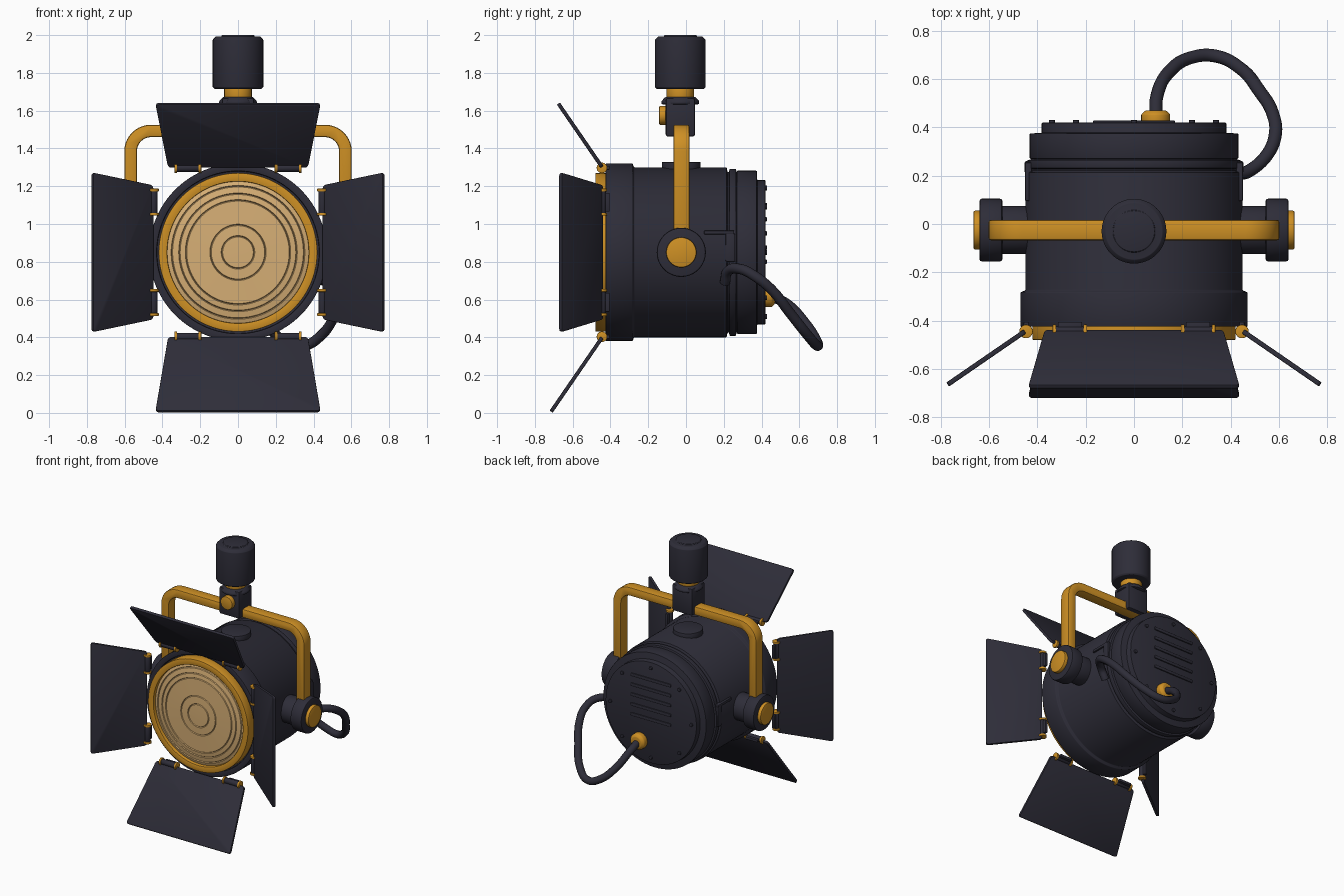
import bpy, bmesh, math
from mathutils import Vector, Matrix

if "Cube" in bpy.data.objects:
    bpy.data.objects.remove(bpy.data.objects["Cube"])


def material(name, rgb):
    m = bpy.data.materials.new(name)
    m.diffuse_color = (*rgb, 1)
    m.use_nodes = True
    m.node_tree.nodes["Principled BSDF"].inputs["Base Color"].default_value = m.diffuse_color
    return m


DARK = material("dark_slate", (0.027, 0.026, 0.040))
GOLD = material("golden_amber", (0.62, 0.28, 0.018))
LENS = material("warm_glass", (0.68, 0.43, 0.18))
CZ = 0.85      # height of the lamp axis
PY = -0.025    # y of the yoke plane


def finish(bm, name, mat, matrix=Matrix(), bevel=0.0):
    """Bevel the hard edges, smooth by angle and link the object."""
    bmesh.ops.remove_doubles(bm, verts=bm.verts, dist=1e-5)
    bmesh.ops.recalc_face_normals(bm, faces=bm.faces)
    if bevel:
        hard = [e for e in bm.edges if e.calc_face_angle(0) > math.radians(35)]
        bmesh.ops.bevel(bm, geom=hard, offset=bevel, segments=2, profile=0.5,
                        affect='EDGES', clamp_overlap=True)
    bm.transform(matrix)
    bm.normal_update()
    for f in bm.faces:
        f.smooth = True
    for e in bm.edges:
        e.smooth = e.calc_face_angle(0) < math.radians(35)
    me = bpy.data.meshes.new(name)
    bm.to_mesh(me)
    bm.free()
    me.materials.append(mat)
    ob = bpy.data.objects.new(name, me)
    bpy.context.collection.objects.link(ob)
    return ob


def lathe(name, profile, origin, axis, mat, n=64, bevel=0.004, closed=False):
    """Revolve (radius, height) points around an axis."""
    bm = bmesh.new()
    rings = []
    for r, h in profile:
        if r < 1e-6:
            rings.append([bm.verts.new((0, 0, h))] * n)
        else:
            rings.append([bm.verts.new((r * math.cos(2 * math.pi * i / n),
                                        r * math.sin(2 * math.pi * i / n), h)) for i in range(n)])
    pairs = list(zip(rings, rings[1:]))
    if closed:
        pairs.append((rings[-1], rings[0]))
    for a, b in pairs:
        for i in range(n):
            j = (i + 1) % n
            bm.faces.new(list(dict.fromkeys((a[i], a[j], b[j], b[i]))))
    mtx = Matrix.Translation(origin) @ Vector(axis).to_track_quat('Z', 'Y').to_matrix().to_4x4()
    return finish(bm, name, mat, mtx, bevel)


def disc(name, r, h0, h1, origin, axis, mat, n=48, bevel=0.004):
    return lathe(name, [(0, h0), (r, h0), (r, h1), (0, h1)], origin, axis, mat, n, bevel)


def prism(name, pts, depth, matrix, mat, bevel=0.004):
    """Extrude a flat outline in local xy, centred on local z."""
    bm = bmesh.new()
    f = bm.faces.new([bm.verts.new((x, y, -depth / 2)) for x, y in pts])
    ex = bmesh.ops.extrude_face_region(bm, geom=[f])['geom']
    bmesh.ops.translate(bm, vec=(0, 0, depth), verts=[v for v in ex if isinstance(v, bmesh.types.BMVert)])
    return finish(bm, name, mat, matrix, bevel)


def box(name, size, loc, mat, bevel=0.006):
    bm = bmesh.new()
    bmesh.ops.create_cube(bm, size=1)
    bm.transform(Matrix.Diagonal((*size, 1)))
    return finish(bm, name, mat, Matrix.Translation(loc), bevel)


def rounded(pts, radius, steps=5):
    """Round the corners of a closed outline."""
    out = []
    for i, p in enumerate(pts):
        p = Vector(p)
        a = p + (Vector(pts[i - 1]) - p).normalized() * radius
        b = p + (Vector(pts[(i + 1) % len(pts)]) - p).normalized() * radius
        for k in range(steps + 1):
            t = k / steps
            out.append(a * (1 - t) ** 2 + p * 2 * t * (1 - t) + b * t * t)
    return out


# Lamp housing, revolved around y
AX, Y = (0, 0, CZ), (0, 1, 0)
lathe("housing", [(0, -0.40), (0.43, -0.40), (0.43, -0.425), (0.47, -0.425), (0.47, -0.283),
                  (0.45, -0.275), (0.45, 0.215), (0.425, 0.22), (0.425, 0.228), (0.442, 0.23),
                  (0.442, 0.265), (0.425, 0.267), (0.425, 0.274), (0, 0.274)], AX, Y, DARK, 96)
lathe("rear_cap", [(0, 0.27), (0.432, 0.27), (0.432, 0.375), (0.382, 0.377), (0.382, 0.42), (0, 0.42)],
      AX, Y, DARK, 96)

# Front retaining ring and stepped lens
lathe("lens_ring", [(0.375, -0.40), (0.42, -0.40), (0.42, -0.48), (0.375, -0.48)], AX, Y, GOLD, 96, closed=True)
lens = [(0, -0.478)]
for r, y in ((0.085, -0.476), (0.145, -0.474), (0.275, -0.470), (0.31, -0.466), (0.35, -0.46)):
    lens += [(r - 0.004, y), (r, y + 0.007), (r + 0.004, y)]
lens += [(0.378, -0.452), (0.378, -0.40), (0, -0.40)]
lathe("lens", lens, AX, Y, LENS, 96, 0)

# Rear louvres and screws
for i in range(5):
    prism("louvre", rounded([(-0.17, -0.012), (0.17, -0.012), (0.17, 0.012), (-0.17, 0.012)], 0.0115), 0.016,
          Matrix.Translation((0, 0.42, 0.80 + 0.075 * i)) @ Matrix.Rotation(math.pi / 2, 4, 'X'), DARK, 0.003)
for i in range(8):
    a = math.pi / 4 * i
    disc("rear_screw", 0.013, 0.41, 0.43, (0.34 * math.cos(a), 0, CZ + 0.34 * math.sin(a)), Y, DARK, 12, 0.002)

# Boss on top of the housing
disc("top_boss", 0.103, 0.42, 0.478, (0, PY, CZ), (0, 0, 1), DARK)

# Side pivots and latches, mirrored
for s in (-1, 1):
    ax, o = (s, 0, 0), (0, PY, CZ)
    disc("pivot_boss", 0.10, 0.40, 0.56, o, ax, DARK)
    disc("pivot_knob", 0.13, 0.545, 0.64, o, ax, DARK, 64, 0.01)
    disc("pivot_cap", 0.08, 0.63, 0.665, o, ax, GOLD, 48, 0.006)
    box("latch_bar", (0.03, 0.16, 0.022), (s * 0.437, 0.175, 0.955), DARK)
    box("latch_plate", (0.03, 0.05, 0.15), (s * 0.438, 0.235, 0.875), DARK)


# Yoke: bent flat bar
def arch(w, top, r):
    left = [(-w, CZ)] + [(-w + r - r * math.cos(t), top - r + r * math.sin(t))
                         for t in (math.pi / 2 * k / 10 for k in range(11))]
    return left + [(-x, z) for x, z in reversed(left)]


prism("yoke", arch(0.602, 1.525, 0.14) + arch(0.535, 1.46, 0.075)[::-1], 0.085,
      Matrix.Translation((0, PY, 0)) @ Matrix.Rotation(math.pi / 2, 4, 'X'), GOLD, 0.01)

# Clamp block, neck and mounting socket
box("clamp_block", (0.17, 0.155, 0.205), (0, -0.03, 1.565), DARK, 0.012)
lathe("clamp_collar", [(0, 1.62), (0.10, 1.635), (0.10, 1.65), (0.08, 1.672), (0, 1.672)],
      (0, -0.03, 0), (0, 0, 1), DARK)
disc("neck", 0.073, 1.66, 1.73, (0, -0.03, 0), (0, 0, 1), GOLD)
lathe("mount_socket", [(0, 1.715), (0.125, 1.715), (0.134, 1.725), (0.134, 1.975), (0.118, 1.992),
                       (0.088, 1.992), (0.085, 2.0), (0, 2.0)], (0, -0.03, 0), (0, 0, 1), DARK, 64, 0.002)
disc("clamp_screw", 0.05, 0.07, 0.112, (0, -0.03, 1.575), (0, -1, 0), GOLD, 32, 0.006)

# Barn doors with hinges: angle around the axis, length, inner and outer half width
TILT = math.radians(34.5)
c, s = math.cos(TILT), math.sin(TILT)
tilt = Matrix(((1, 0, 0, 0), (0, -s, -c, -0.445), (0, c, -s, 0.452), (0, 0, 0, 1)))
for name, ang, length, w0, w1 in (("top", 0, 0.407, 0.37, 0.437), ("bottom", 180, 0.475, 0.37, 0.437),
                                  ("right", 90, 0.388, 0.355, 0.422), ("left", -90, 0.388, 0.355, 0.422)):
    turn = Matrix.Translation(AX) @ Matrix.Rotation(math.radians(ang), 4, 'Y')
    prism(name + "_barn_door", rounded([(-w0, 0.0), (w0, 0.0), (w1, length), (-w1, length)], 0.02, 4),
          0.02, turn @ tilt, DARK, 0.004)
    for side in (-1, 1):
        o = turn @ Vector((0, -0.445, 0.447))
        ax = turn.to_3x3() @ Vector((side, 0, 0))
        disc(name + "_hinge_barrel", 0.021, 0.20, 0.33, o, ax, DARK, 24)
        for h in (0.194, 0.322):
            disc(name + "_hinge_end", 0.028, h, h + 0.015, o, ax, GOLD, 24, 0.003)
        tab = box(name + "_hinge_tab", (0.10, 0.04, 0.02), (side * 0.265, -0.425, 0.447), DARK, 0.003)
        tab.data.transform(turn @ tab.matrix_basis)

# Cable gland and looping cable
lathe("cable_gland", [(0, 0.41), (0.06, 0.41), (0.06, 0.455), (0.042, 0.47), (0, 0.47)],
      (0.09, 0, 0.62), Y, GOLD, 32)
path = [(0.09, 0.44, 0.62), (0.095, 0.53, 0.58), (0.15, 0.635, 0.47), (0.24, 0.69, 0.385), (0.34, 0.695, 0.355),
        (0.44, 0.645, 0.41), (0.52, 0.55, 0.53), (0.575, 0.455, 0.65), (0.585, 0.37, 0.72),
        (0.55, 0.285, 0.762), (0.48, 0.222, 0.75), (0.43, 0.206, 0.69)]
cu = bpy.data.curves.new("cable_path", 'CURVE')
cu.dimensions = '3D'
cu.bevel_depth, cu.bevel_resolution, cu.use_fill_caps = 0.027, 4, True
sp = cu.splines.new('BEZIER')
sp.bezier_points.add(len(path) - 1)
for bp, p in zip(sp.bezier_points, path):
    bp.co = p
    bp.handle_left_type = bp.handle_right_type = 'AUTO'
sp.resolution_u = 8
sp.use_smooth = True
cu.materials.append(DARK)
cable = bpy.data.objects.new("cable", cu)
bpy.context.collection.objects.link(cable)
